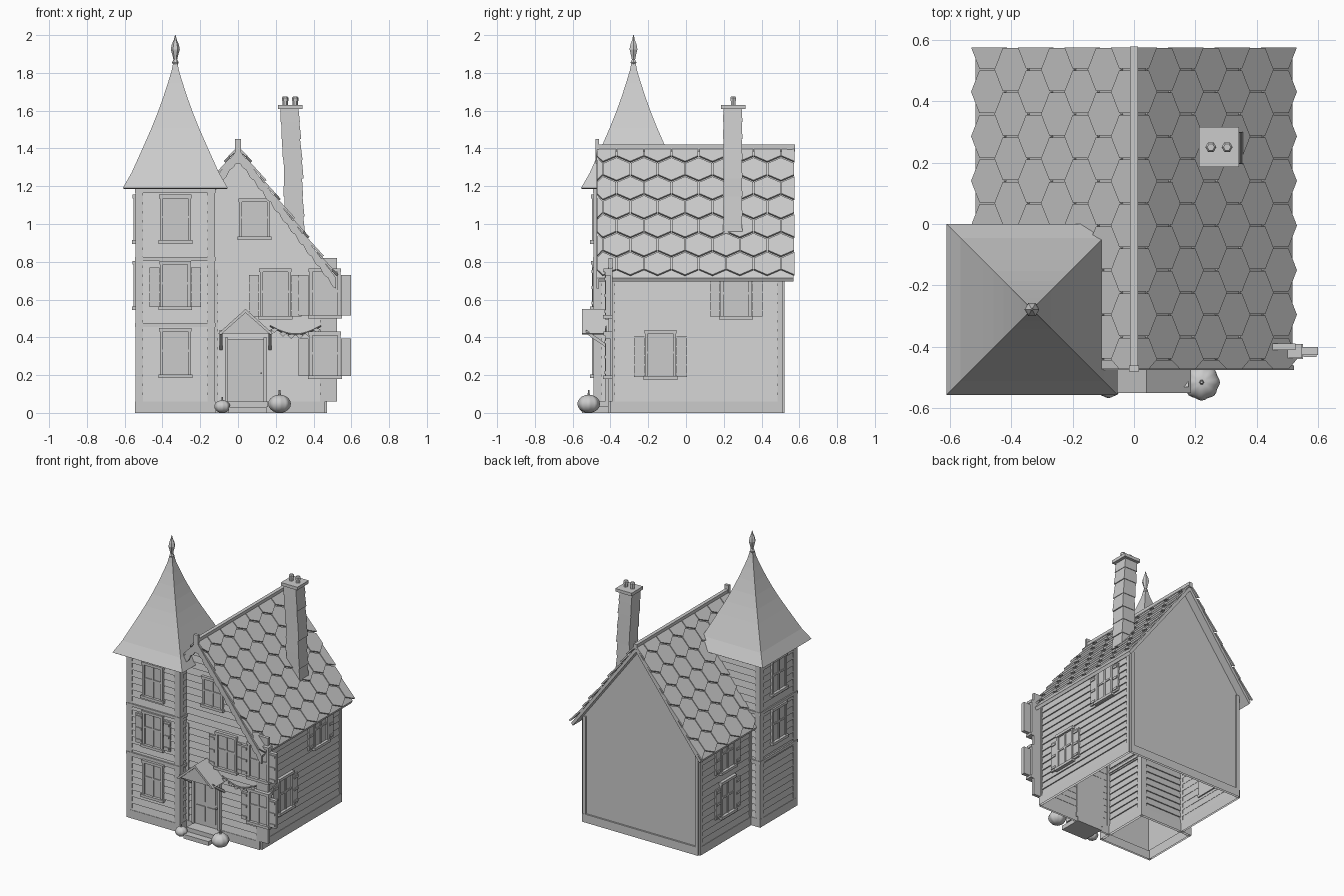
import bpy, bmesh, math, random
from mathutils import Matrix, Vector

random.seed(4)
if "Cube" in bpy.data.objects:
    bpy.data.objects.remove(bpy.data.objects["Cube"])

grey = bpy.data.materials.new("plain_grey")
grey.use_nodes = True
grey.diffuse_color = (0.6, 0.6, 0.6, 1)
grey.node_tree.nodes["Principled BSDF"].inputs["Base Color"].default_value = (0.6, 0.6, 0.6, 1)


def finish(name, bm, smooth=False):
    bmesh.ops.recalc_face_normals(bm, faces=bm.faces)
    me = bpy.data.meshes.new(name)
    bm.to_mesh(me)
    bm.free()
    me.materials.append(grey)
    for p in me.polygons:
        p.use_smooth = smooth
    ob = bpy.data.objects.new(name, me)
    bpy.context.collection.objects.link(ob)
    return ob


def loft(bm, rings, M=Matrix(), caps=(True, True)):
    """Skin a stack of equal point rings and cap the ends."""
    vs = [[bm.verts.new(M @ Vector(p)) for p in r] for r in rings]
    n = len(vs[0])
    for a, b in zip(vs, vs[1:]):
        for i in range(n):
            bm.faces.new((a[i], a[(i + 1) % n], b[(i + 1) % n], b[i]))
    for ring, cap in ((vs[0], caps[0]), (vs[-1], caps[1])):
        if cap:
            bm.faces.new(ring)


def rect(x0, x1, y0, y1, z):
    return [(x0, y0, z), (x1, y0, z), (x1, y1, z), (x0, y1, z)]


def box(bm, x0, x1, y0, y1, z0, z1, M=Matrix(), caps=(True, True)):
    loft(bm, [rect(x0, x1, y0, y1, z0), rect(x0, x1, y0, y1, z1)], M, caps)


def prism(bm, outline, y0, y1):
    loft(bm, [[(x, y, z) for x, z in outline] for y in (y0, y1)])


def turned(bm, x, y, profile, sides, turn=0.0):
    ang = [turn + math.tau * i / sides for i in range(sides)]
    loft(bm, [[(x + r * math.cos(a), y + r * math.sin(a), z) for a in ang] for r, z in profile])


def wall(u, n, at):
    """Wall frame: x runs along the wall, y points outward, z is up."""
    u, n = Vector(u), Vector(n)
    return Matrix.Translation(n * at) @ Matrix((u, n, (0, 0, 1))).transposed().to_4x4()


X, Y = (1, 0, 0), (0, 1, 0)
W, F, B = 0.46, -0.40, 0.51            # house half width, front and back
TX, TY, TW = -0.332, -0.278, 0.2       # tower centre and half width
FRONT, BACK = wall(X, (0, -1, 0), -F), wall(X, Y, B)
RIGHT, LEFT = wall(Y, X, W), wall(Y, (-1, 0, 0), W)
T_FRONT, T_BACK = wall(X, (0, -1, 0), TW - TY), wall(X, Y, TW + TY)
T_RIGHT, T_LEFT = wall(Y, X, TW + TX), wall(Y, (-1, 0, 0), TW - TX)
SLOPE = 1.32

# House shell, open underneath
bm = bmesh.new()
prism(bm, [(-W, 0), (W, 0), (W, 0.77), (0, 1.38), (-W, 0.77)], F, B)
bmesh.ops.delete(bm, geom=[f for f in bm.faces if f.calc_center_median().z < 0.01], context='FACES')
finish("house_walls", bm)

# Tower shell, open underneath
bm = bmesh.new()
box(bm, TX - TW, TX + TW, TY - TW, TY + TW, 0, 1.19, caps=(False, True))
finish("tower_walls", bm)


# Overlapping clapboards
def siding(name, M, span, top, step=0.048):
    bm = bmesh.new()
    z = 0.06
    while z + step < top:
        a, b = span(z), span(z + step)
        loft(bm, [[(p, -0.002, z), (p, 0.009, z), (q, 0.001, z + step)] for p, q in zip(a, b)], M)
        z += step
    finish(name, bm)


def gable(z):
    w = min(W, (1.38 - z) / SLOPE)
    return -min(w, 0.14), w


siding("front_siding", FRONT, gable, 1.36)
siding("right_siding", RIGHT, lambda z: (F, B), 0.79)
siding("left_siding", LEFT, lambda z: (TY + TW, B), 0.79)
for label, M, c in (("front", T_FRONT, TX), ("left", T_LEFT, TY), ("right", T_RIGHT, TY), ("back", T_BACK, TX)):
    siding("tower_siding_" + label, M, lambda z: (c - TW, c + TW), 1.2)
    # Tower plinth, storey bands and corner boards
    bm = bmesh.new()
    for z0, z1, d in ((0, 0.06, 0.012), (0.455, 0.475, 0.014), (0.805, 0.825, 0.014), (1.165, 1.19, 0.014)):
        box(bm, c - TW - d, c + TW + d, -0.005, d, z0, z1, M, (z0 > 0, True))
    for s in (-1, 1):
        a, b = sorted((c + s * (TW + 0.011), c + s * (TW - 0.03)))
        box(bm, a, b, -0.005, 0.011, 0.06, 1.18, M)
    finish("tower_trim_" + label, bm)

# House plinth and corner boards
bm = bmesh.new()
for M, a, b, h in ((FRONT, -0.13, W, 0.76), (RIGHT, F, B, 0.76), (LEFT, TY + TW, B, 0.76), (BACK, -W, W, 0.76)):
    box(bm, a, b, -0.004, 0.012, 0, 0.06, M, (False, True))
    for u0, u1 in ((a, a + 0.025), (b - 0.025, b)):
        box(bm, u0, u1, -0.004, 0.011, 0.06, h, M)
finish("house_trim", bm)
bm = bmesh.new()
box(bm, W - 0.01, 0.525, F - 0.01, F + 0.012, 0.06, 0.82)
finish("corner_plank", bm)

# Main roof slabs
for s, label in ((1, "right"), (-1, "left")):
    bm = bmesh.new()
    prism(bm, [(0, 1.36), (0, 1.395), (s * 0.515, 0.715), (s * 0.505, 0.695)], -0.465, 0.568)
    finish("roof_slab_" + label, bm)
    # Hexagonal shingles, each tilted over the next row
    down = Vector((s * 0.515, 0, -0.68)).normalized()
    out = Vector((s * 0.68, 0, 0.515)).normalized()
    bm = bmesh.new()
    R = 0.0837
    for row in range(8):
        for col in range(-1, 9):
            cy = -0.44 + 0.145 * (col + 0.5 * (row % 2))
            cs = 0.015 + row * 1.5 * R
            if cs > 0.82 and row > 6:
                continue
            rings = []
            for lift in (-0.004, 0.007):
                ring = []
                for k in range(6):
                    t = math.tau * (k + 0.5) / 6
                    y = min(0.575, max(-0.472, cy + 0.96 * R * math.cos(t)))
                    d = 0.96 * R * math.sin(t)
                    v = down * max(0.0, cs + d) + out * (lift + 0.008 + d * 0.09)
                    ring.append((v.x, y, v.z + 1.395))
                rings.append(ring)
            if max(p[1] for p in rings[0]) - min(p[1] for p in rings[0]) > 0.01:
                loft(bm, rings)
    finish("shingles_" + label, bm)
    # Scalloped gable board
    bm = bmesh.new()
    N = 48
    upper = [(s * 0.52 * i / N, 1.40 - SLOPE * 0.52 * i / N) for i in range(N + 1)]
    lower = [(x, z - 0.055 - 0.014 * abs(math.sin(math.pi * i / 4))) for i, (x, z) in enumerate(upper)]
    loft(bm, [[(x, -0.475, z), (x, -0.46, z), (p, -0.46, q), (p, -0.475, q)]
              for (x, z), (p, q) in zip(upper, lower)])
    finish("gable_board_" + label, bm)

bm = bmesh.new()
box(bm, -0.013, 0.013, -0.47, 0.577, 1.385, 1.42)
box(bm, -0.016, 0.016, -0.48, -0.46, 1.32, 1.45)
finish("ridge_cap_and_post", bm)

# Tower spire with a turned finial
bm = bmesh.new()
spire = [(0.27, 1.185), (0.278, 1.19), (0.232, 1.27), (0.196, 1.35), (0.16, 1.43), (0.125, 1.51), (0.093, 1.59),
         (0.064, 1.67), (0.038, 1.75), (0.02, 1.81), (0.008, 1.87)]
turned(bm, TX, TY, [(r * math.sqrt(2), z) for r, z in spire], 4, math.pi / 4)
finish("tower_spire", bm)
bm = bmesh.new()
turned(bm, TX, TY, [(0.01, 1.84), (0.018, 1.855), (0.01, 1.87), (0.013, 1.885), (0.024, 1.925),
                    (0.019, 1.95), (0.008, 1.975), (0.002, 2.0)], 6)
finish("spire_finial", bm)

# Chimney of uneven stone blocks with two pots
bm = bmesh.new()
levels = [0.95, 1.04, 1.145, 1.24, 1.34, 1.45, 1.54, 1.61]
for z0, z1 in zip(levels, levels[1:]):
    rings = []
    for z, w in ((z0, 0.052), (z1, 0.048)):
        x = 0.305 - (z - 0.95) * 0.045 + random.uniform(-0.004, 0.004)
        rings.append(rect(x - w, x + w, 0.247 - w, 0.247 + w, z))
    loft(bm, rings)
box(bm, 0.212, 0.342, 0.185, 0.315, 1.608, 1.63)
for x in (0.25, 0.303):
    turned(bm, x, 0.25, [(0.014, 1.62), (0.014, 1.65), (0.018, 1.652), (0.018, 1.668), (0.012, 1.675)], 6)
finish("chimney", bm)


# Windows with frame, glazing bars, sill, lintel and optional shutters
def window(name, M, u, z0, z1, shutters=(), w=0.066, d=0.0):
    bm = bmesh.new()
    box(bm, u - w, u + w, -0.01, d + 0.01, z0, z1, M)
    for s in (-1, 1):
        a, b = sorted((u + s * w, u + s * (w + 0.016)))
        box(bm, a, b, -0.01, d + 0.02, z0, z1, M)
    box(bm, u - 0.006, u + 0.006, 0, d + 0.016, z0, z1, M)
    zm = z0 + (z1 - z0) * 0.55
    box(bm, u - w, u + w, 0, d + 0.016, zm - 0.006, zm + 0.006, M)
    box(bm, u - w - 0.024, u + w + 0.024, -0.01, d + 0.03, z0 - 0.015, z0 + 0.004, M)
    box(bm, u - w - 0.02, u + w + 0.02, -0.01, d + 0.026, z1 - 0.004, z1 + 0.015, M)
    for s in shutters:
        a, b = sorted((u + s * (w + 0.02), u + s * (w + 0.073)))
        box(bm, a, b, 0, d + 0.016, z0, z1 - 0.02, M)
        for k in (0.1, 0.5, 0.9):
            z = z0 + (z1 - z0 - 0.02) * k
            box(bm, a + 0.006, b - 0.006, 0, d + 0.022, z - 0.008, z + 0.008, M)
    finish(name, bm)


both = (-1, 1)
window("tower_window_low", T_FRONT, TX, 0.2, 0.435)
window("tower_window_mid", T_FRONT, TX, 0.56, 0.79, both, 0.064)
window("tower_window_top", T_FRONT, TX, 0.91, 1.14)
window("tower_side_window_mid", T_LEFT, TY, 0.56, 0.79)
window("tower_side_window_top", T_LEFT, TY, 0.91, 1.14)
window("gable_window", FRONT, 0.088, 0.93, 1.12)
window("front_window", FRONT, 0.198, 0.51, 0.75, both)
window("corner_window_low", FRONT, 0.46, 0.195, 0.415, both, d=0.01)
window("corner_window_high", FRONT, 0.46, 0.515, 0.75, both, d=0.01)
window("right_window_low", RIGHT, -0.135, 0.19, 0.425, both)
window("right_window_high", RIGHT, 0.265, 0.51, 0.735, both)
window("left_window_low", LEFT, 0.2, 0.19, 0.425, both)
window("left_window_high", LEFT, 0.2, 0.51, 0.735, both)

# Door with panels, frame, knob and step
bm = bmesh.new()
box(bm, -0.06, 0.14, -0.005, 0.014, 0.06, 0.39, FRONT)
for u in (-0.07, 0.135):
    box(bm, u, u + 0.018, -0.005, 0.028, 0.06, 0.4, FRONT)
for u in (-0.035, 0.05):
    for z0, z1 in ((0.09, 0.2), (0.23, 0.36)):
        box(bm, u, u + 0.065, 0.01, 0.02, z0, z1, FRONT)
box(bm, 0.118, 0.128, 0.01, 0.032, 0.205, 0.215, FRONT)
finish("front_door", bm)
bm = bmesh.new()
box(bm, -0.06, 0.16, -0.01, 0.10, 0.03, 0.06, FRONT)
box(bm, -0.05, 0.15, -0.01, 0.15, 0, 0.03, FRONT)
finish("door_steps", bm)

# Porch roof with slanted brackets
bm = bmesh.new()
prism(bm, [(-0.105, 0.42), (0.04, 0.55), (0.185, 0.42), (0.17, 0.415), (0.04, 0.53), (-0.09, 0.415)], -0.55, F)
prism(bm, [(-0.085, 0.42), (0.04, 0.53), (0.165, 0.42)], -0.53, F)
for x in (-0.09, 0.17):
    loft(bm, [[(x + a, F, 0.33 + b), (x + a, -0.53, 0.42 + b)][::1] + [(x + a, -0.53, 0.44 + b), (x + a, F, 0.35 + b)]
              for a, b in ((-0.008, 0), (0.008, 0))])
finish("porch_roof", bm)

# Sagging garland with small pennants
bm = bmesh.new()
path = [(0.17 + 0.27 * i / 12, 0.46 - 0.045 * math.sin(math.pi * i / 12)) for i in range(13)]
loft(bm, [[(x, -0.425, z), (x, -0.42, z + 0.004), (x, -0.42, z - 0.004)] for x, z in path])
for x, z in path[1:12:2]:
    prism(bm, [(x - 0.02, z - 0.005), (x, z), (x + 0.02, z - 0.005), (x, z - 0.025)], -0.428, -0.422)
finish("garland", bm)


# Ribbed pumpkins
def pumpkin(name, x, y, r):
    bm = bmesh.new()
    rings = []
    for j in range(1, 10):
        t = math.pi * j / 10
        rings.append([(x + q * math.cos(a), y + q * math.sin(a), r * 0.8 * (1 - math.cos(t)))
                      for a in (math.tau * i / 32 for i in range(32))
                      for q in [r * math.sin(t) * (0.96 + 0.04 * math.cos(8 * a))]])
    loft(bm, rings)
    finish(name, bm, True)
    bm = bmesh.new()
    turned(bm, x, y, [(r * 0.14, r * 1.5), (r * 0.1, r * 1.75), (r * 0.08, r * 2)], 6)
    finish(name + "_stem", bm)


pumpkin("large_pumpkin", 0.22, -0.515, 0.06)
pumpkin("small_pumpkin", -0.083, -0.525, 0.042)
